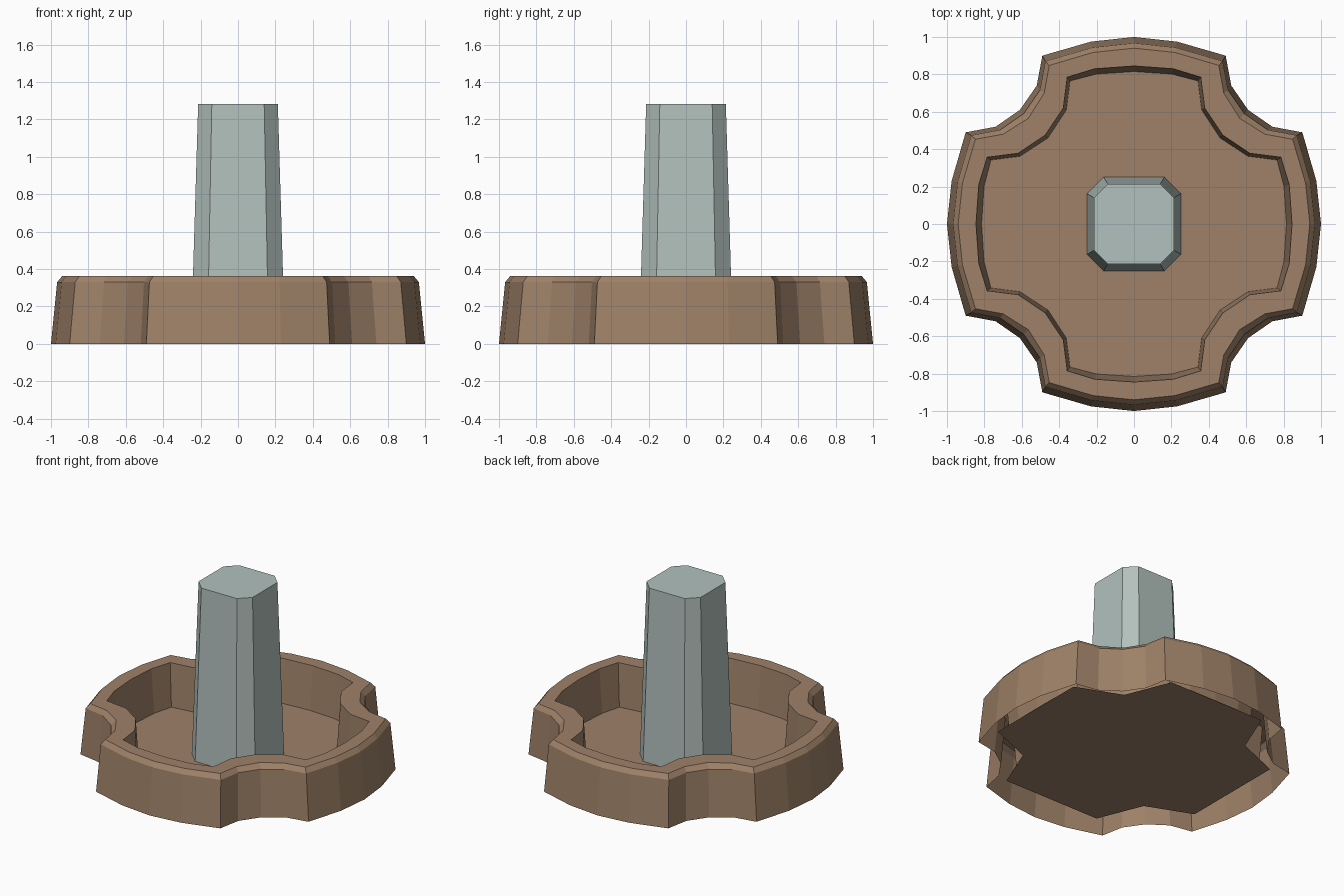
import bpy
import math

if "Cube" in bpy.data.objects:
    bpy.data.objects.remove(bpy.data.objects["Cube"])


def material(name, rgb):
    m = bpy.data.materials.new(name)
    m.diffuse_color = (*rgb, 1)
    m.use_nodes = True
    m.node_tree.nodes["Principled BSDF"].inputs["Base Color"].default_value = m.diffuse_color
    return m


brown = material("warm_brown", (0.342, 0.220, 0.138))
grey = material("pale_grey_green", (0.445, 0.533, 0.508))


def ring(octant, z):
    """Repeat points from the +y axis towards the diagonal over all eight octants, counter-clockwise."""
    pts = list(octant)
    tail = pts[:-1] if abs(pts[-1][0] - pts[-1][1]) < 1e-6 else pts
    pts += [(y, x) for x, y in reversed(tail) if x > 1e-6]
    out = []
    for k in range(4):
        c, s = round(math.cos(k * math.pi / 2)), round(math.sin(k * math.pi / 2))
        out += [(x * c + y * s, y * c - x * s, z) for x, y in pts]
    return out[::-1]


def loft(name, rings, mat, cap=False):
    n = len(rings[0])
    verts = [v for r in rings for v in r]
    faces = [(j * n + i, j * n + (i + 1) % n, (j + 1) * n + (i + 1) % n, (j + 1) * n + i)
             for j in range(len(rings) - 1) for i in range(n)]
    if cap:
        faces.append(tuple(range(len(verts) - n, len(verts))))
    me = bpy.data.meshes.new(name)
    me.from_pydata(verts, [], faces)
    me.materials.append(mat)
    ob = bpy.data.objects.new(name, me)
    bpy.context.collection.objects.link(ob)
    return ob


FLOOR = 0.055
# Basin wall: sloped outside, chamfered rim, inner face down to the floor; open below
outer = [(0, 1), (0.23, 0.975), (0.49, 0.9), (0.52, 0.74), (0.61, 0.61)]
rim_out = [(0, 0.94), (0.22, 0.917), (0.453, 0.848), (0.48, 0.70), (0.565, 0.565)]
rim_in = [(0, 0.845), (0.21, 0.83), (0.357, 0.785), (0.378, 0.62), (0.475, 0.475)]
base_in = [(0, 0.815), (0.20, 0.802), (0.342, 0.765), (0.362, 0.61), (0.46, 0.46)]
loft("basin_wall", [
    ring(outer, 0),
    ring([(x * 0.967, y * 0.967) for x, y in outer], 0.33),
    ring(rim_out, 0.362),
    ring(rim_in, 0.362),
    ring(base_in, FLOOR),
], brown)

# Basin floor: one flat sheet tucked under the inner wall
loft("basin_floor", [ring([(0.38, 0.83), (0.51, 0.51)], FLOOR)], brown, cap=True)

# Central pillar: tapered square with chamfered corners
loft("pillar", [
    ring([(0.163, 0.25)], FLOOR),
    ring([(0.14, 0.213)], 1.283),
], grey, cap=True)
